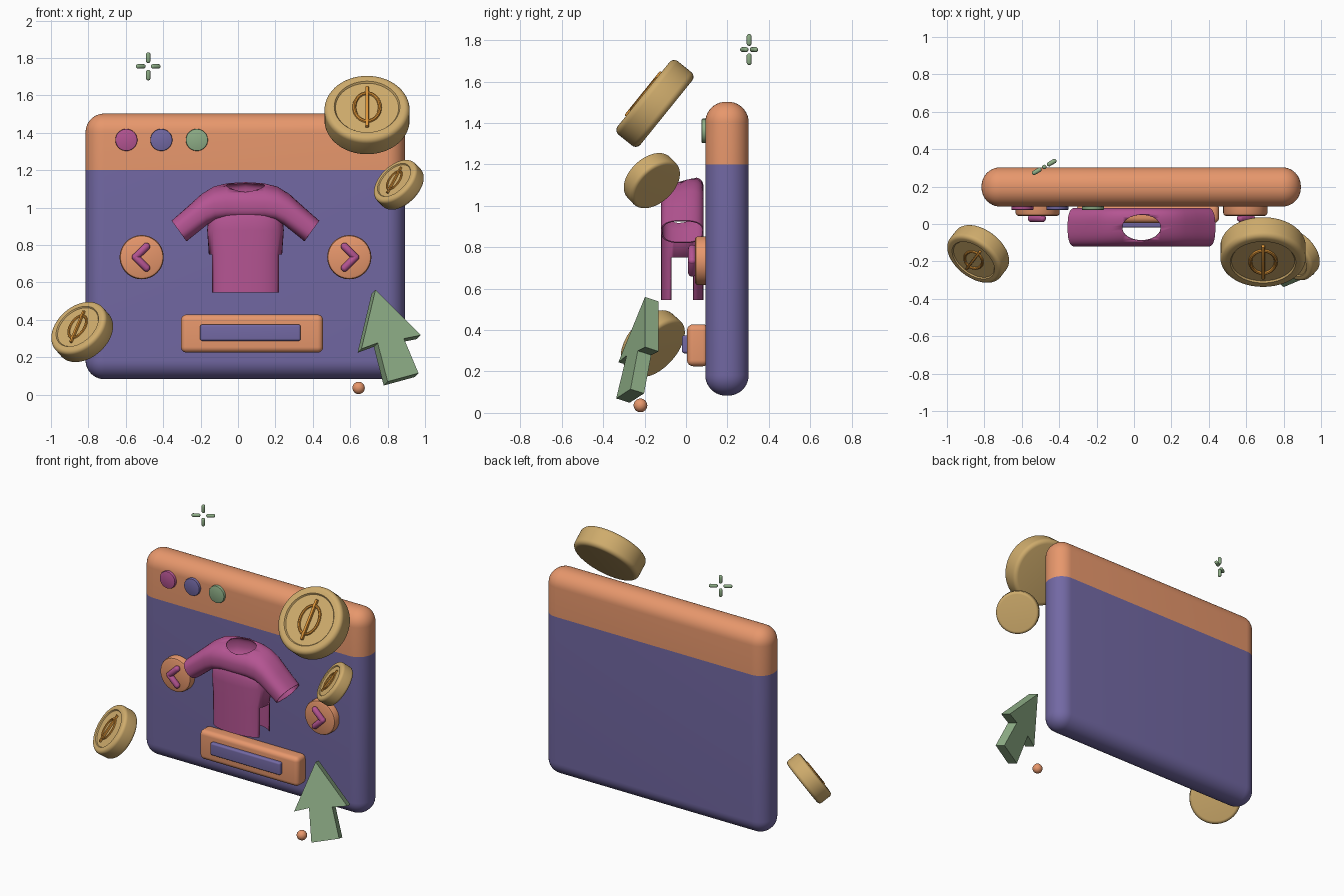
import bpy, bmesh
from math import sin, cos, pi, copysign, radians
from mathutils import Vector, Matrix

if "Cube" in bpy.data.objects:
    bpy.data.objects.remove(bpy.data.objects["Cube"])


def material(name, rgb):
    m = bpy.data.materials.new(name)
    m.diffuse_color = (*rgb, 1)
    m.use_nodes = True
    m.node_tree.nodes["Principled BSDF"].inputs["Base Color"].default_value = m.diffuse_color
    return m


ORANGE = material("orange", (0.80, 0.31, 0.15))
PURPLE = material("purple", (0.17, 0.14, 0.37))
PINK = material("pink", (0.46, 0.09, 0.29))
GREEN = material("green", (0.27, 0.42, 0.24))
GOLD = material("gold", (0.62, 0.41, 0.15))
AMBER = material("amber", (0.72, 0.30, 0.04))


def finish(bm, name, mat, matrix=None, angle=35):
    if matrix:
        bm.transform(matrix)
    bmesh.ops.recalc_face_normals(bm, faces=bm.faces)
    me = bpy.data.meshes.new(name)
    bm.to_mesh(me)
    bm.free()
    ob = bpy.data.objects.new(name, me)
    bpy.context.collection.objects.link(ob)
    me.materials.append(mat)
    smooth(ob, angle)
    return ob


def smooth(ob, angle=35):
    bpy.ops.object.select_all(action='DESELECT')
    ob.select_set(True)
    bpy.context.view_layer.objects.active = ob
    bpy.ops.object.shade_smooth_by_angle(angle=radians(angle))


def box_bm(lo, hi, bevel, seg=6):
    lo, hi = Vector(lo), Vector(hi)
    bm = bmesh.new()
    bmesh.ops.create_cube(bm, size=1)
    bm.transform(Matrix.Translation((lo + hi) / 2) @ Matrix.Diagonal((*(hi - lo), 1)))
    bmesh.ops.bevel(bm, geom=bm.edges[:], offset=bevel, segments=seg, profile=0.5, affect='EDGES')
    return bm


def loft(rings):
    bm = bmesh.new()
    vs = [[bm.verts.new(p) for p in r] for r in rings]
    n = len(vs[0])
    for a, b in zip(vs, vs[1:]):
        for i in range(n):
            bm.faces.new((a[i], a[(i + 1) % n], b[(i + 1) % n], b[i]))
    bm.faces.new(vs[0])
    bm.faces.new(vs[-1])
    return bm


def lathe(profile, n=64):
    return loft([[(r * cos(2 * pi * i / n), r * sin(2 * pi * i / n), z) for i in range(n)]
                 for r, z in profile])


def capsule(bm, p, q, r):
    p, q = Vector(p), Vector(q)
    half = (q - p).length / 2
    vs = bmesh.ops.create_uvsphere(bm, u_segments=16, v_segments=9, radius=r)['verts']
    rot = (q - p).to_track_quat('Z', 'Y').to_matrix()
    for v in vs:
        v.co.z += copysign(half, v.co.z)
        v.co = rot @ v.co + (p + q) / 2


# browser window: one rounded slab split into header and page
for name, mat, upper in (("window_page", PURPLE, False), ("window_header", ORANGE, True)):
    bm = box_bm((-0.815, 0.093, 0.083), (0.892, 0.303, 1.503), 0.1, 10)
    bmesh.ops.bisect_plane(bm, geom=bm.verts[:] + bm.edges[:] + bm.faces[:], plane_co=(0, 0, 1.2),
                           plane_no=(0, 0, 1), clear_inner=upper, clear_outer=not upper)
    finish(bm, name, mat)

FACE_FRONT = Matrix.Rotation(pi / 2, 4, 'X')


def disc(name, mat, x, z, r, depth, bevel):
    prof = [(r, -0.02), (r, depth - bevel), (r - bevel * 0.3, depth - bevel * 0.3), (r - bevel, depth)]
    finish(lathe(prof, 48), name, mat, Matrix.Translation((x, 0.093, z)) @ FACE_FRONT)


# header dots
for i, (x, mat) in enumerate(((-0.597, PINK), (-0.41, PURPLE), (-0.22, GREEN))):
    disc(f"header_dot_{i + 1}", mat, x, 1.362, 0.059, 0.018, 0.005)

# carousel buttons with chevrons
for side, x, s in (("left", -0.515, -1), ("right", 0.595, 1)):
    disc(f"{side}_button", ORANGE, x, 0.735, 0.118, 0.05, 0.015)
    bm = bmesh.new()
    for dz in (0.057, -0.057):
        capsule(bm, (x + s * 0.033, 0.03, 0.735), (x - s * 0.025, 0.03, 0.735 + dz), 0.02)
    finish(bm, f"{side}_chevron", PINK)

# action bar
finish(box_bm((-0.305, 0.005, 0.225), (0.455, 0.11, 0.428), 0.03), "bar_frame", ORANGE)
finish(box_bm((-0.203, -0.02, 0.288), (0.335, 0.03, 0.375), 0.012), "bar_inset", PURPLE)

# shirt: sleeve tube joined to a torso tube, openings removed
SX, SY = 0.04, -0.0175


def sup(a, p=2 / 2.6):
    c, s = cos(a), sin(a)
    return copysign(abs(c) ** p, c), copysign(abs(s) ** p, s)


ANG = [2 * pi * i / 40 for i in range(40)]
top = [(0, 1.125), (0.1, 1.121), (0.17, 1.107), (0.235, 1.07), (0.3, 1.013), (0.395, 0.93)]
low = [(0, 0.96), (0.1, 0.955), (0.16, 0.94), (0.2, 0.915), (0.235, 0.885), (0.315, 0.82)]
rings = []
for k in range(-5, 6):
    s = -1 if k < 0 else 1
    t, b = Vector(top[abs(k)]), Vector(low[abs(k)])
    c, u = (t + b) / 2, (t - b) / 2
    ring = []
    for a in ANG:
        ca, sa = sup(a)
        y = 0.103 * sa
        p = c + u * ca
        ring.append((SX + s * p.x, SY + y, p.y + 0.35 * (1 - abs(k) / 5) * y))
    rings.append(ring)
shirt = finish(loft(rings), "shirt", PINK)
torso = finish(loft([[(SX + w * sup(a)[0], SY + d * sup(a)[1], z) for a in ANG] for z, w, d in
                     ((0.545, 0.195, 0.1025), (0.75, 0.196, 0.1025), (0.88, 0.205, 0.1025),
                      (0.93, 0.2, 0.102), (1.02, 0.16, 0.075))]), "torso_helper", PINK)
NX, NY, NC = 0.103, 0.07, -0.02
neck = finish(loft([[(SX + NX * cos(a), NC + NY * sin(a), z) for a in ANG] for z in (1.04, 1.3)]),
              "neck_cutter", PINK)
for ob, op in ((torso, 'UNION'), (neck, 'DIFFERENCE')):
    ob.hide_render = True
    bpy.context.view_layer.objects.active = shirt
    m = shirt.modifiers.new(op, 'BOOLEAN')
    m.operation, m.object, m.solver = op, ob, 'EXACT'
    bpy.ops.object.modifier_apply(modifier=m.name)
    bpy.data.objects.remove(ob)
bm = bmesh.new()
bm.from_mesh(shirt.data)
drop = []
for f in bm.faces:
    c = f.calc_center_median()
    hem = c.z < 0.548
    cuff = (abs(c.x - SX) - 0.355) * 0.81 - (c.z - 0.875) * 0.59 > -0.005
    hole = c.z > 1.035 and ((c.x - SX) / NX) ** 2 + ((c.y - NC) / NY) ** 2 < 1.001
    if hem or cuff or hole:
        drop.append(f)
bmesh.ops.delete(bm, geom=drop, context='FACES')
bm.to_mesh(shirt.data)
bm.free()
smooth(shirt, 40)
wall = shirt.modifiers.new("wall", 'SOLIDIFY')
wall.thickness, wall.offset = 0.006, -1


# coins: lathed body with recessed face and a plain raised emblem
def coin(name, centre, normal, r):
    n = Vector(normal).normalized()
    up = (Vector((0, 0, 1)) - n * n.z).normalized()
    rot = Matrix((up.cross(n), up, n)).transposed().to_4x4()
    mat = Matrix.Translation(centre) @ rot @ Matrix.Scale(r, 4)
    h, b = 0.31, 0.13
    arc = [(1 - b + b * sin(a * pi / 12), h - b + b * cos(a * pi / 12)) for a in range(7)]
    prof = [(0.74, h - 0.04), (0.77, h)] + arc + [(x, -z) for x, z in reversed(arc)]
    finish(lathe(prof), name, GOLD, mat)
    bar = box_bm((-0.04, -0.6, 0.2), (0.04, 0.6, 0.35), 0.02, 2)
    finish(bar, name + "_emblem_bar", AMBER, mat)
    oval = [[((0.3 + 0.045 * cos(v)) * cos(a), (0.42 + 0.045 * cos(v)) * sin(a), h - 0.02 + 0.05 * sin(v))
             for a in ANG] for v in (0, pi / 4, pi / 2, 3 * pi / 4, pi)]
    bm = loft(oval)
    bmesh.ops.delete(bm, geom=[f for f in bm.faces if len(f.verts) > 4], context='FACES')
    finish(bm, name + "_emblem_oval", AMBER, mat)


coin("large_coin", (0.69, -0.15, 1.495), (0, -0.78, 0.63), 0.228)
coin("small_coin", (0.86, -0.165, 1.122), (-0.59, -0.55, 0.59), 0.142)
coin("left_coin", (-0.833, -0.16, 0.335), (-0.5, -0.65, 0.57), 0.17)

# pointer arrow, tilted flat plate
outline = [(0.735, 0.56), (0.66, 0.245), (0.747, 0.277), (0.80, 0.07), (0.965, 0.115), (0.887, 0.3), (0.977, 0.318)]
front = [Vector((x, -0.2 + 0.328 * (z - 0.56) + 0.333 * (x - 0.73), z)) for x, z in outline]
back = Vector((-0.021, 0.065, -0.021))
finish(loft([front, [p + back for p in front]]), "pointer_arrow", GREEN, angle=20)

# small ball under the window
bm = bmesh.new()
bmesh.ops.create_uvsphere(bm, u_segments=24, v_segments=16, radius=0.033)
finish(bm, "ball", ORANGE, Matrix.Translation((0.645, -0.22, 0.036)))

# four-armed sparkle
bm = bmesh.new()
mid = Vector((-0.48, 0.305, 1.755))
for d in ((0, 0, 1), (0, 0, -1), (0.86, 0.5, 0), (-0.86, -0.5, 0)):
    d = Vector(d)
    capsule(bm, mid + d * 0.03, mid + d * 0.063, 0.012)
finish(bm, "sparkle", GREEN)
